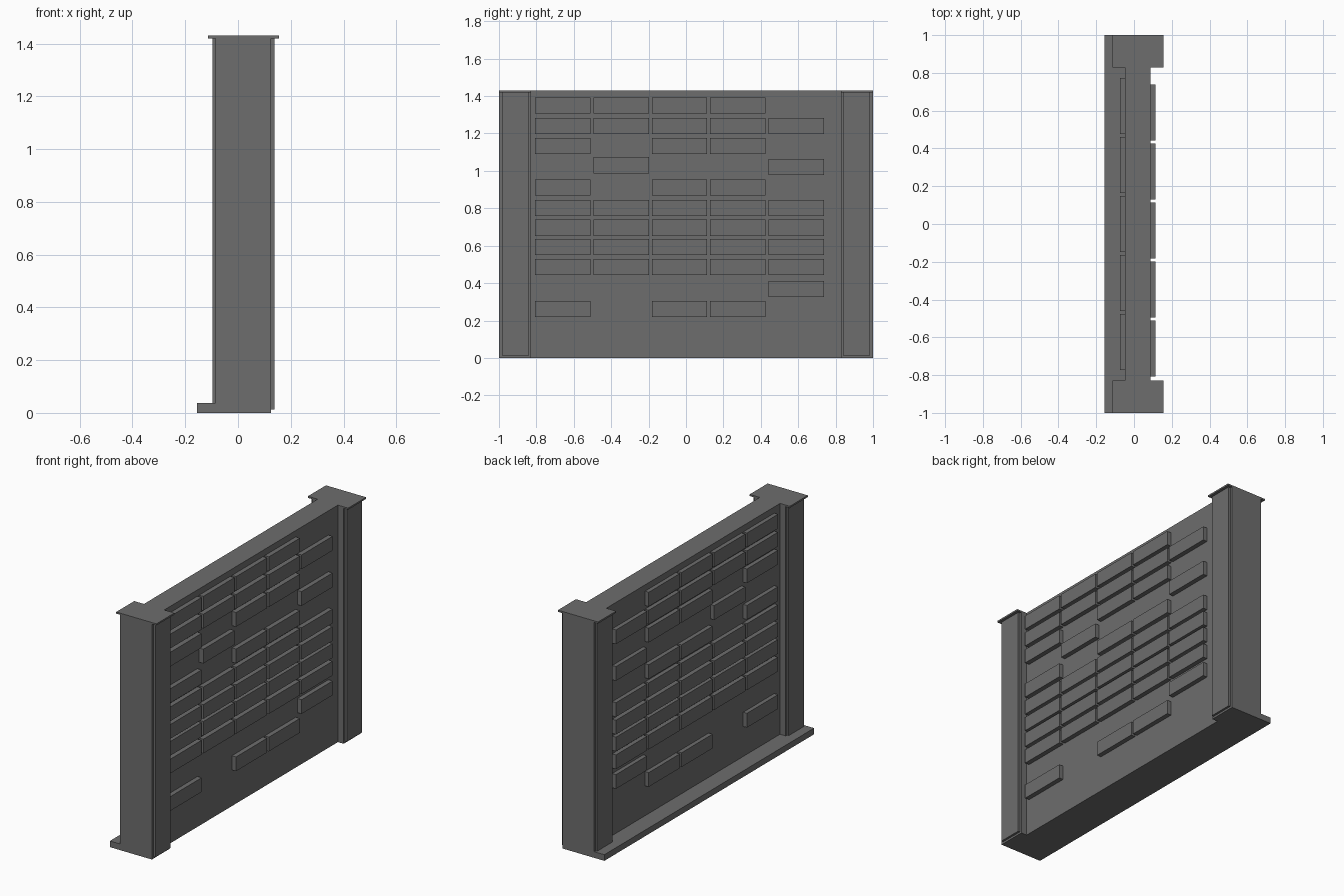
import bpy, bmesh
from mathutils import Matrix, Vector

if "Cube" in bpy.data.objects:
    bpy.data.objects.remove(bpy.data.objects["Cube"])

# Dark grey stone for every part
stone = bpy.data.materials.new("dark_stone")
stone.diffuse_color = (0.155, 0.155, 0.155, 1)
stone.use_nodes = True
stone.node_tree.nodes["Principled BSDF"].inputs["Base Color"].default_value = stone.diffuse_color


def boxes(name, spans):
    """One object made of boxes given as (x0, x1, y0, y1, z0, z1)."""
    bm = bmesh.new()
    for x0, x1, y0, y1, z0, z1 in spans:
        mid = Vector((x0 + x1, y0 + y1, z0 + z1)) / 2
        size = (x1 - x0, y1 - y0, z1 - z0)
        bmesh.ops.create_cube(bm, size=1, matrix=Matrix.Translation(mid) @ Matrix.Diagonal((*size, 1)))
    mesh = bpy.data.meshes.new(name)
    bm.to_mesh(mesh)
    bm.free()
    mesh.materials.append(stone)
    obj = bpy.data.objects.new(name, mesh)
    bpy.context.collection.objects.link(obj)
    return obj


TOP = 1.43

# Wall slab and the ledge along its foot
boxes("wall", [(-0.048, 0.087, -0.828, 0.828, 0, TOP)])
boxes("foot_ledge", [(-0.155, -0.086, -1, 1, 0, 0.037),
                     (-0.086, -0.048, -0.828, 0.828, 0, 0.037)])

# End pillars: core, raised face panels and overhanging cap
for name, y0, y1, p0, p1 in (("front", -1, -0.828, -0.985, -0.84),
                             ("back", 0.828, 1, 0.84, 0.985)):
    boxes(name + "_pillar", [(-0.086, 0.125, y0, y1, 0, 1.42)])
    boxes(name + "_pillar_panels", [(0.125, 0.138, p0, p1, 0.012, 1.42),
                                    (-0.097, -0.086, p0, p1, 0.037, 1.42)])
    boxes(name + "_pillar_cap", [(-0.113, 0.155, y0, y1, 1.42, TOP)])

# Raised bricks: bottom height of each row and the columns it fills
rows = [(1.306, "0123"), (1.198, "01234"), (1.089, "023"), (0.987, "1"),
        (0.977, "4"), (0.869, "023"), (0.759, "01234"), (0.653, "01234"),
        (0.551, "01234"), (0.444, "01234"), (0.325, "4"), (0.218, "023")]


def bricks(name, x0, x1, shift):
    spans = []
    for z, columns in rows:
        for c in columns:
            y = -0.807 + 0.3122 * int(c) + shift
            spans.append((x0, x1, y, y + 0.296, z, z + 0.086))
    boxes(name, spans)


bricks("right_bricks", 0.087, 0.115, 0)
bricks("left_bricks", -0.073, -0.048, 0.034)
